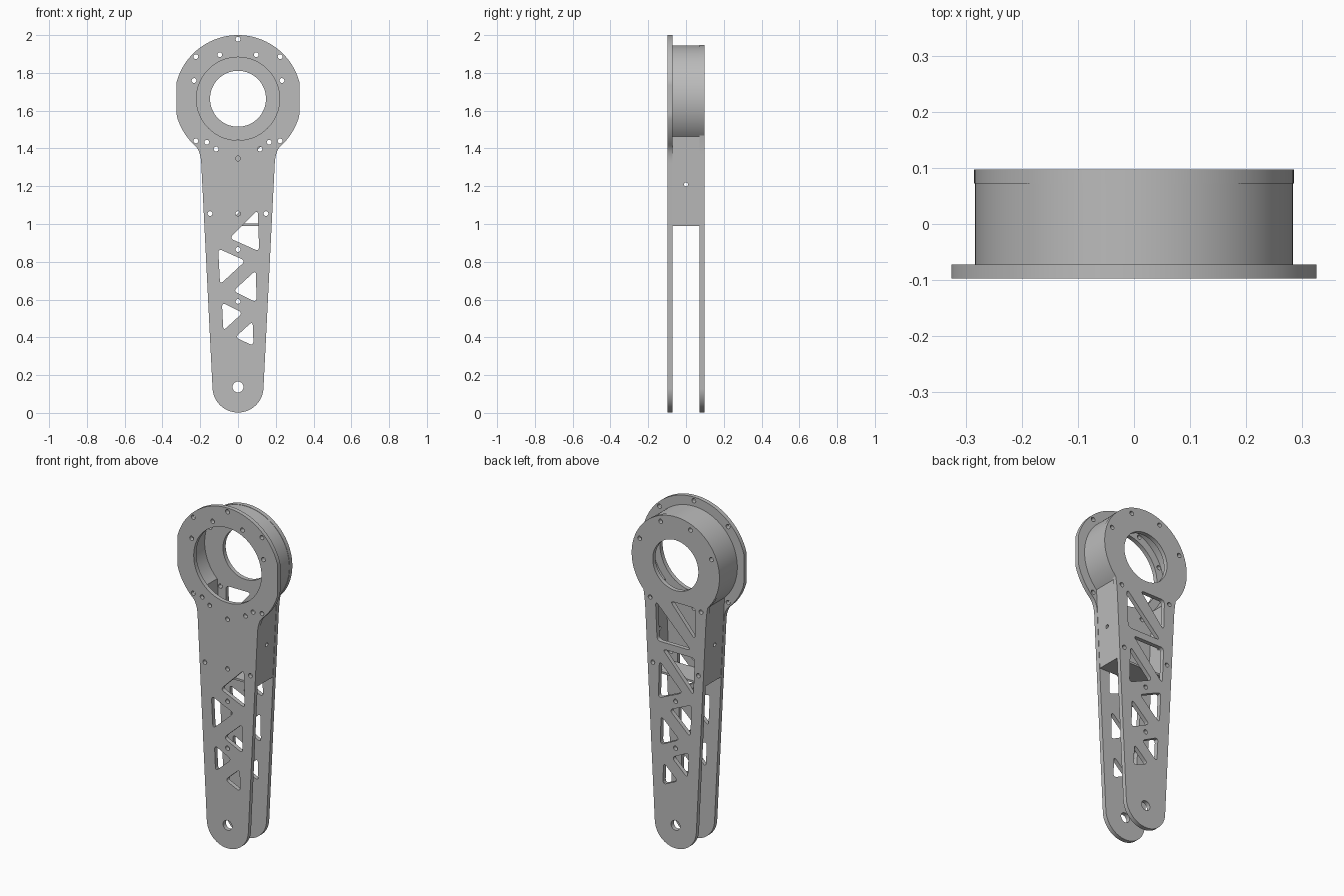
import bpy, bmesh
from math import cos, sin, pi, radians
from mathutils import Vector

if "Cube" in bpy.data.objects:
    bpy.data.objects.remove(bpy.data.objects["Cube"])

metal = bpy.data.materials.new("grey metal")
metal.use_nodes = True
grey = (0.5, 0.5, 0.5, 1)
metal.diffuse_color = grey
metal.node_tree.nodes["Principled BSDF"].inputs["Base Color"].default_value = grey

HUB = 1.663     # height of the large bore
FOOT = 0.137    # height of the lower pivot
PLATE_Y = 0.0845


def arc(cx, cz, r, a0, a1, n=24):
    return [(cx + r * cos(radians(a0 + (a1 - a0) * i / n)),
             cz + r * sin(radians(a0 + (a1 - a0) * i / n))) for i in range(n + 1)]


def circle(x, z, r, n=24):
    return arc(x, z, r, 0, 360, n)[:-1]


def bend(a, b, c, n=8):
    """Curved transition from a to c, pulled toward b."""
    a, b, c = Vector(a), Vector(b), Vector(c)
    return [tuple(a.lerp(b, i / n).lerp(b.lerp(c, i / n), i / n)) for i in range(n + 1)]


def rounded(corners, d=0.025):
    """Polygon with softened corners."""
    pts = [Vector(p) for p in corners]
    out = []
    for i, p in enumerate(pts):
        before, after = pts[i - 1], pts[(i + 1) % len(pts)]
        out += bend(p + (before - p).normalized() * d, p, p + (after - p).normalized() * d, 6)
    return out


def mirrored(half):
    """Closes a right-hand half outline with its mirror image."""
    return half + [(-x, z) for x, z in reversed(half) if x > 0.0001]


def side_x(z):
    return 0.135 + 0.05 * (z - 0.13)


def neck_and_hub(radius, angle, z0, z1, inset=0):
    hub = arc(0, HUB, radius, angle, 90, 48)
    a = (side_x(z0) - inset, z0)
    b = (side_x(z1) - inset, z1)
    return bend(a, b, hub[0])[:-1] + hub


def slab(name, loops, y, thickness):
    """Extrudes an outline with holes along y."""
    data = bpy.data.curves.new(name, 'CURVE')
    data.dimensions = '2D'
    data.fill_mode = 'BOTH'
    data.extrude = thickness / 2
    for loop in loops:
        s = data.splines.new('POLY')
        s.points.add(len(loop) - 1)
        for p, (x, z) in zip(s.points, loop):
            p.co = (x, z, 0, 1)
        s.use_cyclic_u = True
    ob = bpy.data.objects.new(name, data)
    bpy.context.collection.objects.link(ob)
    ob.location.y = y
    ob.rotation_euler.x = pi / 2
    bpy.ops.object.select_all(action='DESELECT')
    ob.select_set(True)
    bpy.context.view_layer.objects.active = ob
    bpy.ops.object.convert(target='MESH')
    ob = bpy.context.object
    bm = bmesh.new()
    bm.from_mesh(ob.data)
    bmesh.ops.remove_doubles(bm, verts=bm.verts, dist=0.00001)
    bmesh.ops.recalc_face_normals(bm, faces=bm.faces)
    bm.to_mesh(ob.data)
    bm.free()
    ob.data.materials.clear()
    ob.data.materials.append(metal)
    bpy.ops.object.shade_smooth_by_angle(angle=radians(30))
    return ob


# Lightening cutouts shared by both plates
truss = [rounded(t) for t in (
    [(0.105, 1.075), (-0.045, 0.925), (0.112, 0.855)],
    [(-0.105, 0.87), (0.04, 0.805), (-0.095, 0.68)],
    [(0.095, 0.755), (-0.025, 0.645), (0.098, 0.585)],
    [(-0.085, 0.585), (0.025, 0.53), (-0.078, 0.435)],
    [(0.078, 0.485), (-0.015, 0.4), (0.082, 0.355)])]
# Extra cutouts in the upper part of the back plate
upper_truss = [rounded(t) for t in (
    [(-0.125, 1.15), (0.085, 1.15), (-0.115, 0.93)],
    [(0.13, 1.42), (0.12, 1.19), (-0.1, 1.19)],
    [(-0.13, 1.445), (0.035, 1.445), (-0.125, 1.26)])]

# Bolt holes
pairs = [(0.165, 1.433), (0.148, 1.055)]
for a in (22.5, 67.5):
    pairs.append((0.252 * cos(radians(a)), HUB + 0.252 * sin(radians(a))))
shared = [(s * x, z) for x, z in pairs for s in (-1, 1)] + [(0, 0.865), (0, 0.59)]
front_pairs = [(0.223, HUB + 0.223), (0.223, HUB - 0.223), (0.116, 1.397)]
front_only = [(s * x, z) for x, z in front_pairs for s in (-1, 1)]
front_only += [(0, 1.978), (0, 1.347), (0, 1.055)]


def bolts(places):
    return [circle(x, z, 0.013, 14) for x, z in places]


foot = arc(0, FOOT, 0.135, -90, -3)
pivot = circle(0, FOOT, 0.029)

# Front plate, with flats on the sides of the hub
front = [(min(x, 0.325), z) for x, z in foot + neck_and_hub(0.337, -48, 1.32, 1.385)]
slab("front_plate", [mirrored(front), circle(0, HUB, 0.22, 64), pivot]
     + truss + bolts(shared + front_only), -PLATE_Y, 0.025)

# Back plate
back = foot + neck_and_hub(0.285, -43, 1.36, 1.42)
slab("back_plate", [mirrored(back), circle(0, HUB, 0.148, 64), pivot]
     + truss + upper_truss + bolts(shared), PLATE_Y, 0.025)

# Keyhole-shaped spacer wall with a floor
outer = [(0, 0.99), (side_x(0.99) - 0.002, 0.99)] + neck_and_hub(0.283, -45, 1.38, 1.43, 0.002)
inner = [(0, 1.002), (side_x(1) - 0.018, 1.002)] + neck_and_hub(0.267, -46, 1.38, 1.43, 0.018)
wall = slab("spacer_wall", [mirrored(outer), mirrored(inner)], 0, 0.144)

# Small cross hole through both sides of the spacer
bpy.ops.mesh.primitive_cylinder_add(vertices=14, radius=0.011, depth=1,
                                    location=(0, 0, 1.21), rotation=(0, pi / 2, 0))
cutter = bpy.context.object
cutter.name = "cross_hole_cutter"
cutter.hide_render = True
cutter.data.materials.append(metal)
bpy.context.view_layer.objects.active = wall
mod = wall.modifiers.new("cross_hole", 'BOOLEAN')
mod.operation = 'DIFFERENCE'
mod.object = cutter
bpy.ops.object.modifier_apply(modifier=mod.name)
bpy.data.objects.remove(cutter)
